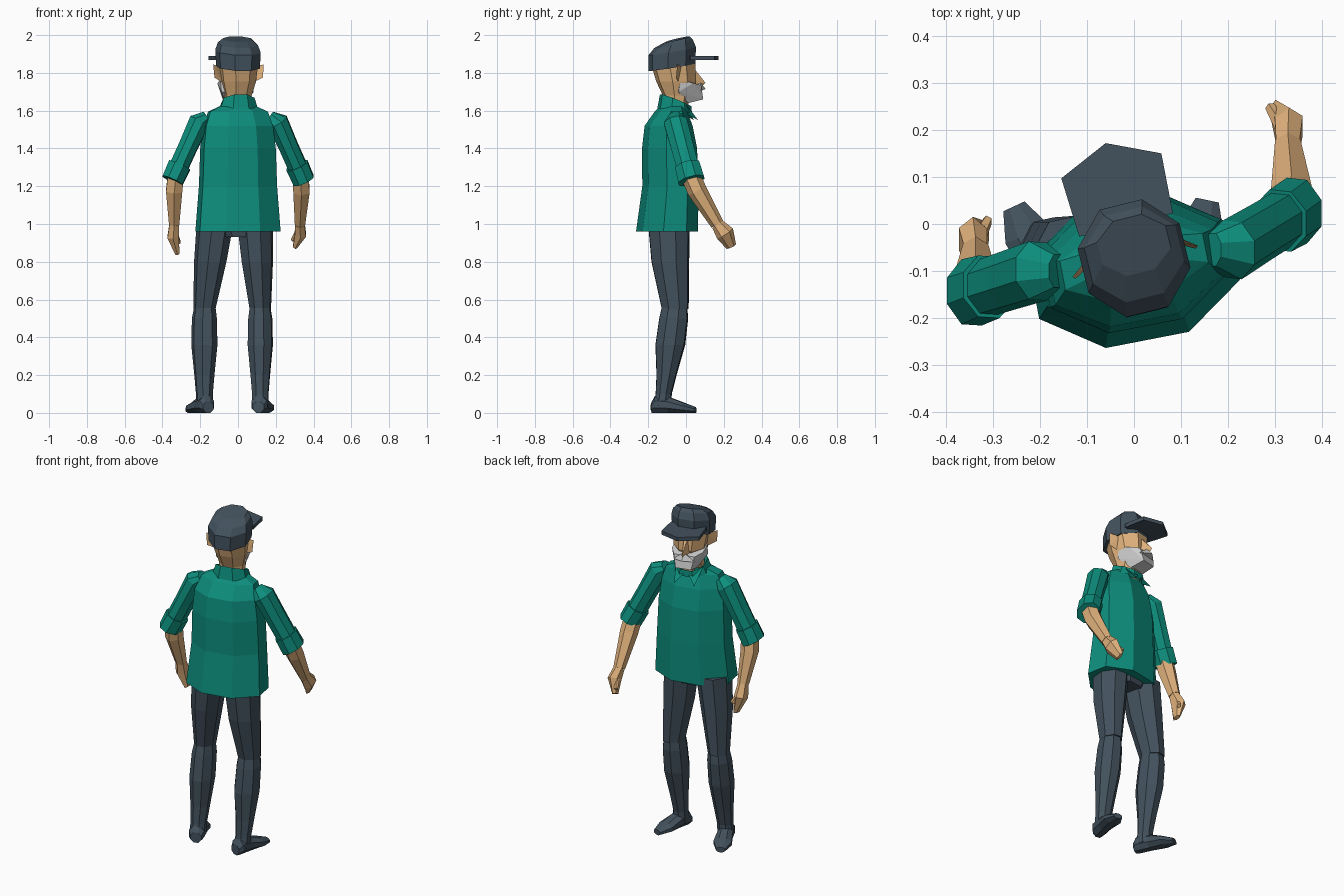
import bpy, bmesh, math
from mathutils import Vector, Matrix

if "Cube" in bpy.data.objects:
    bpy.data.objects.remove(bpy.data.objects["Cube"])

def material(name, rgb):
    m = bpy.data.materials.new(name)
    m.diffuse_color = (*rgb, 1)
    m.use_nodes = True
    m.node_tree.nodes["Principled BSDF"].inputs["Base Color"].default_value = m.diffuse_color
    return m

TEAL = material("teal_cloth", (0.004, 0.27, 0.205))
SKIN = material("skin", (0.74, 0.44, 0.2))
DARK = material("dark_cloth", (0.055, 0.083, 0.11))
UP = Vector((0, 0, 1))

def finish(bm, name, mat):
    bmesh.ops.recalc_face_normals(bm, faces=bm.faces)
    me = bpy.data.meshes.new(name)
    bm.to_mesh(me)
    bm.free()
    ob = bpy.data.objects.new(name, me)
    bpy.context.collection.objects.link(ob)
    if mat:
        me.materials.append(mat)
    return ob

def tube(name, rings, mat, axis=None, yaw=0.0, n=8, caps=True):
    """Loft n-gon rings (centre, rx, ry, slope) along their path or a fixed axis."""
    bm = bmesh.new()
    mids = [Vector(r[0]) for r in rings]
    x_axis = Matrix.Rotation(math.radians(yaw), 3, 'Z') @ Vector((1, 0, 0))
    k = 1 / math.cos(math.pi / n)
    loops = []
    for i, (_, rx, ry, slope) in enumerate(rings):
        t = axis or mids[min(i + 1, len(mids) - 1)] - mids[max(i - 1, 0)]
        t = t.normalized()
        side = (x_axis - t * x_axis.dot(t)).normalized()
        other = t.cross(side)
        loop = []
        for j in range(n):
            a = math.tau * (j + 0.5) / n
            u, v = rx * k * math.cos(a), ry * k * math.sin(a)
            loop.append(bm.verts.new(mids[i] + side * u + (other + t * slope) * v))
        loops.append(loop)
    for a, b in zip(loops, loops[1:]):
        for j in range(n):
            bm.faces.new((a[j], a[(j + 1) % n], b[(j + 1) % n], b[j]))
    if caps:
        bm.faces.new(loops[0])
        bm.faces.new(loops[-1])
    return finish(bm, name, mat)

def stack(name, rings, mat, yaw, caps=True):
    """Upright loft of rings (y, z, rx, ry, slope)."""
    return tube(name, [((0, y, z), rx, ry, s) for y, z, rx, ry, s in rings], mat, UP, yaw, caps=caps)

def hull(name, pts, mat, yaw=14):
    """Convex solid from points in the turned frame of the neck."""
    bm = bmesh.new()
    turn = Matrix.Rotation(math.radians(yaw), 3, 'Z')
    for p in pts:
        bm.verts.new(turn @ Vector(p) + Vector((0, -0.07, 0)))
    bmesh.ops.convex_hull(bm, input=bm.verts)
    loose = [v for v in bm.verts if not v.link_faces]
    bmesh.ops.delete(bm, geom=loose, context='VERTS')
    return finish(bm, name, mat)

def both(pts):
    return pts + [(-x, y, z) for x, y, z in pts if x]

# Shirt body and collar
stack("shirt", [(-0.1, 0.96, 0.218, 0.15, 0), (-0.083, 1.2, 0.2, 0.135, 0),
                (-0.087, 1.4, 0.193, 0.133, 0), (-0.092, 1.52, 0.18, 0.115, 0),
                (-0.08, 1.595, 0.155, 0.075, 0), (-0.065, 1.63, 0.08, 0.06, 0)], TEAL, 11)
stack("collar", [(-0.06, 1.6, 0.102, 0.085, -0.15), (-0.055, 1.655, 0.083, 0.078, -0.4),
                 (-0.055, 1.6, 0.065, 0.06, -0.2)], TEAL, 11, caps=False)

# Head and nose
stack("head", [(-0.06, 1.58, 0.06, 0.055, 0), (-0.05, 1.68, 0.068, 0.068, 0),
               (-0.052, 1.755, 0.088, 0.1, 0), (-0.07, 1.86, 0.1, 0.112, 0)], SKIN, 14)
hull("nose", both([(0.012, 0.1, 1.84), (0.027, 0.1, 1.74), (0, 0.178, 1.748), (0, 0.16, 1.73)]), SKIN)

# Ears and collar flaps
for s, side in ((-1, "left"), (1, "right")):
    hull(f"{side}_ear", [(s * 0.085, 0.03, 1.83), (s * 0.085, 0.01, 1.75),
                         (s * 0.138, -0.01, 1.845), (s * 0.132, -0.015, 1.775)], SKIN)
    bpy.data.objects[f"{side}_ear"].modifiers.new("thickness", 'SOLIDIFY').thickness = 0.01
    hull(f"{side}_collar_flap", [(s * 0.015, 0.095, 1.6), (s * 0.08, 0.05, 1.64),
                                 (s * 0.06, 0.125, 1.55), (s * 0.05, 0.07, 1.58)], TEAL, 11)

# Beard and moustache
hull("beard", both([(0.091, 0.02, 1.765), (0.088, 0.01, 1.70), (0.09, 0.09, 1.745),
                    (0.06, 0.14, 1.735), (0.045, 0.155, 1.66), (0.05, 0.07, 1.64)]), None)
hull("moustache", both([(0, 0.15, 1.755), (0.065, 0.14, 1.705), (0, 0.178, 1.715),
                        (0.03, 0.11, 1.72)]), None)

# Cap crown and brim
stack("cap_crown", [(-0.075, 1.83, 0.107, 0.117, 0.16), (-0.073, 1.915, 0.112, 0.118, 0.18),
                    (-0.065, 1.953, 0.1, 0.095, 0.22), (-0.045, 1.978, 0.075, 0.06, 0.25)], DARK, 14)
brim = [(0.103, 0.07), (0.11, 0.2), (0, 0.25)]
hull("cap_brim", both([(x, y, z) for x, y in brim for z in (1.868, 1.89)]), DARK)

# Arms, built from joints: shoulder, elbow, wrist, fingertip, thumb tip
def arm(side, *joints):
    top, elbow, wrist, tip, thumb = map(Vector, joints)
    inner = top + Vector((-top.x * 0.2, 0, 0.03))
    fold = (elbow - top).normalized() * 0.045
    fore = elbow.lerp(wrist, 0.35) + Vector((elbow.x * 0.02, -0.01, 0))
    palm = wrist.lerp(tip, 0.42) + Vector((elbow.x * 0.04, 0.01, 0))
    tube(f"{side}_sleeve", [(inner, 0.03, 0.035, 0), (top, 0.055, 0.062, 0),
                            (top.lerp(elbow, 0.5), 0.05, 0.06, 0), (elbow, 0.05, 0.058, 0)], TEAL)
    tube(f"{side}_cuff", [(elbow - fold, 0.06, 0.066, 0), (elbow + fold, 0.057, 0.07, 0)], TEAL)
    tube(f"{side}_forearm", [(elbow, 0.042, 0.045, 0), (fore, 0.043, 0.045, 0),
                             (wrist, 0.027, 0.031, 0)], SKIN, n=6)
    tube(f"{side}_hand", [(wrist, 0.025, 0.029, 0), (palm, 0.03, 0.043, 0),
                          (tip, 0.011, 0.024, 0)], SKIN, n=6)
    tube(f"{side}_thumb", [(wrist.lerp(palm, 0.5), 0.016, 0.02, 0), (thumb, 0.009, 0.01, 0)], SKIN, n=5)

arm("left", (-0.205, -0.1, 1.54), (-0.328, -0.14, 1.27), (-0.338, -0.06, 1.0),
    (-0.32, -0.02, 0.84), (-0.312, 0.008, 0.9))
arm("right", (0.21, -0.055, 1.54), (0.33, 0.018, 1.27), (0.328, 0.165, 1.0),
    (0.302, 0.24, 0.88), (0.29, 0.25, 0.915))

# Legs, with shared profiles (z, y, rx, ry) around a line from hip to knee to ankle
THIGH = [(1.0, -0.09, 0.09, 0.105), (0.8, -0.083, 0.079, 0.095), (0.55, -0.057, 0.054, 0.068)]
SHIN = [(0.575, -0.06, 0.05, 0.062), (0.5, -0.065, 0.061, 0.073), (0.36, -0.083, 0.064, 0.075),
        (0.2, -0.103, 0.05, 0.05), (0.1, -0.118, 0.042, 0.04), (0.03, -0.125, 0.042, 0.045)]
SHOE = [(-0.05, 0.03, 0.03), (-0.03, 0.042, 0.045), (0.04, 0.042, 0.042),
        (0.12, 0.05, 0.027), (0.185, 0.025, 0.015)]
for side, hip, knee, yaw in (("left", -0.122, -0.178, 25), ("right", 0.09, 0.118, -12)):
    for part, rings in (("thigh", THIGH), ("shin", SHIN)):
        tube(f"{side}_{part}", [((knee + (hip - knee) * max(0, (z - 0.55) / 0.45), y, z), rx, ry, 0)
                                for z, y, rx, ry in rings], DARK, UP, yaw * 0.5)
    # Shoe lofted from heel to toe
    d = Matrix.Rotation(math.radians(yaw), 3, 'Z') @ Vector((0, 1, 0))
    tube(f"{side}_shoe", [(Vector((knee, -0.13, h)) + d * t, w, h, 0) for t, w, h in SHOE], DARK, d, yaw)

# Hips under the shirt
stack("hips", [(-0.09, 0.93, 0.1, 0.09, 0), (-0.09, 1.02, 0.17, 0.11, 0)], DARK, 8)
